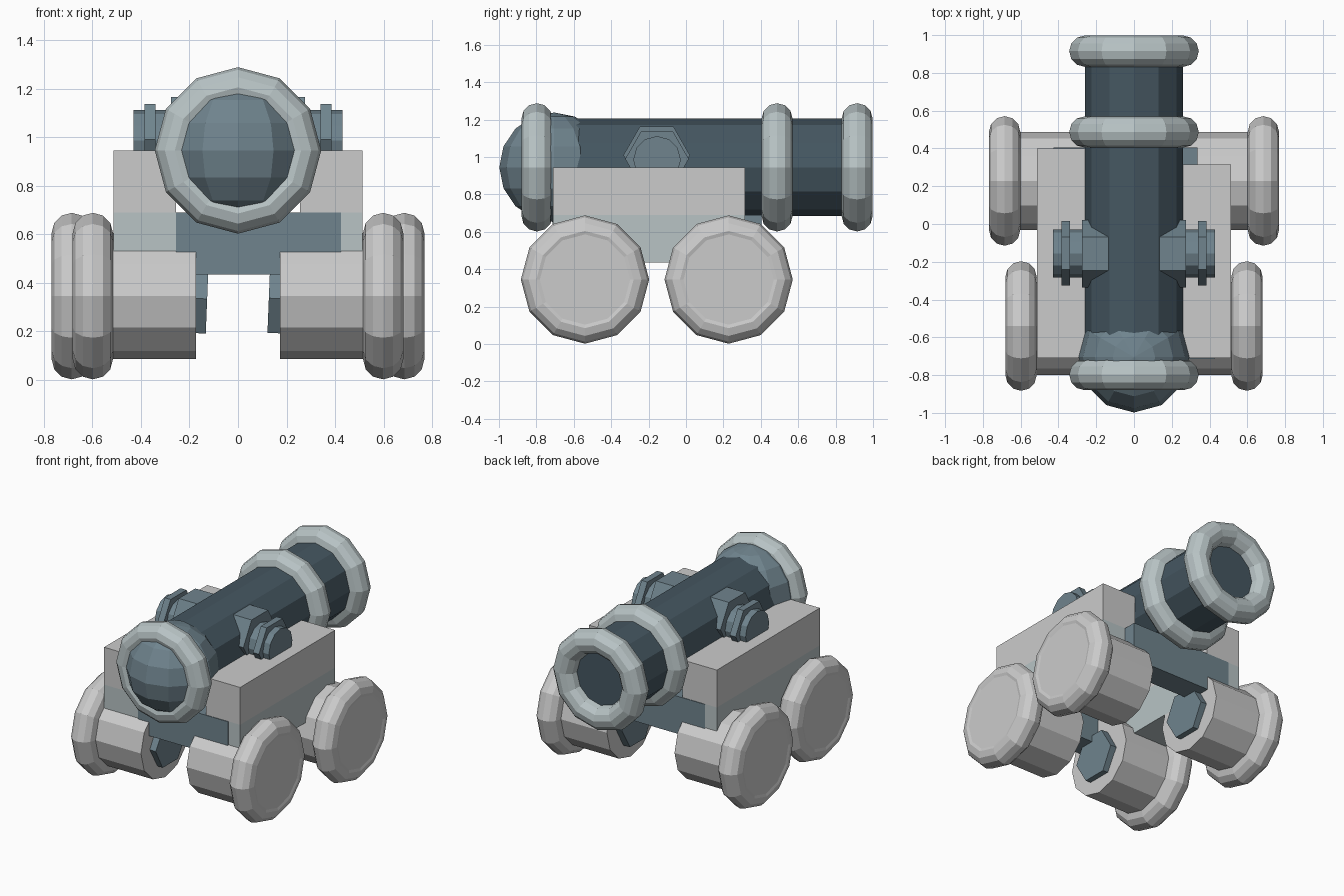
import bpy, math
from mathutils import Vector

if "Cube" in bpy.data.objects:
    bpy.data.objects.remove(bpy.data.objects["Cube"])


def paint(name, rgb):
    m = bpy.data.materials.new(name)
    m.diffuse_color = (*rgb, 1)
    m.use_nodes = True
    m.node_tree.nodes["Principled BSDF"].inputs["Base Color"].default_value = m.diffuse_color
    return m


DARK = paint("dark_iron", (0.06, 0.095, 0.12))
BLUE = paint("blue_steel", (0.16, 0.23, 0.27))
PALE = paint("pale_steel", (0.48, 0.55, 0.56))
ALONG = {"x": (0, math.pi / 2, 0), "y": (math.pi / 2, 0, 0)}


def finish(name, mat):
    o = bpy.context.object
    o.name = name
    if mat:
        o.data.materials.append(mat)
    return o


def box(name, lo, hi, mat=None):
    lo, hi = Vector(lo), Vector(hi)
    bpy.ops.mesh.primitive_cube_add(size=1, location=(lo + hi) / 2)
    o = finish(name, mat)
    o.scale = hi - lo
    return o


def rod(name, axis, start, end, center, r, sides=12, mat=None):
    """Cylinder along x or y; center holds the other two coordinates."""
    mid = (start + end) / 2
    loc = (mid, *center) if axis == "x" else (center[0], mid, center[1])
    bpy.ops.mesh.primitive_cylinder_add(vertices=sides, radius=r, depth=abs(end - start),
                                        location=loc, rotation=ALONG[axis])
    return finish(name, mat)


def ring(name, axis, loc, mat=None):
    bpy.ops.mesh.primitive_torus_add(major_segments=12, minor_segments=12, major_radius=0.26,
                                     minor_radius=0.083, location=loc, rotation=ALONG[axis])
    return finish(name, mat)


# Barrel with rounded breech and three bands
BZ = 0.945
rod("barrel", "y", -0.75, 0.92, (0, BZ), 0.26, mat=DARK)
bpy.ops.mesh.primitive_uv_sphere_add(segments=12, ring_count=8, radius=0.293, location=(0, -0.705, BZ))
finish("breech_dome", BLUE)
for name, y in (("breech_band", -0.797), ("middle_band", 0.487), ("muzzle_band", 0.915)):
    ring(name, "y", (0, y, BZ), PALE)

# Carriage cheeks: grey upper beams over pale lower plates
for side, x0, x1, back in (("left", -0.513, -0.255, 0.40), ("right", 0.255, 0.513, 0.315)):
    box(side + "_upper_cheek", (x0, -0.71, 0.69), (x1, back, BZ))
    box(side + "_lower_cheek", (x0, -0.71, 0.435), (x1, back, 0.69), PALE)

# Cross panels joining the cheeks
box("front_panel", (-0.255, -0.714, 0.434), (0.425, -0.55, 0.689), BLUE)
box("back_panel", (-0.425, 0.24, 0.434), (0.337, 0.404, 0.689), BLUE)

for s, side in ((-1, "left"), (1, "right")):
    # Trunnion: hexagonal boss, round pin, hexagonal flange
    rod(side + "_trunnion_boss", "x", 0, s * 0.275, (-0.157, 1.01), 0.178, 6, BLUE)
    rod(side + "_trunnion_pin", "x", s * 0.2, s * 0.43, (-0.155, 0.985), 0.127, 12, BLUE)
    rod(side + "_trunnion_flange", "x", s * 0.34, s * 0.385, (-0.155, 0.99), 0.17, 6, BLUE)

    # Wheels: thick hub, rim ring, and hexagonal nut on the inner end
    for end, y, x, inner in (("front", -0.54, 0.598, 0.172), ("back", 0.228, 0.685, 0.255)):
        label = f"{side}_{end}"
        rod(label + "_wheel_hub", "x", s * inner, s * (x + 0.078), (y, 0.345), 0.26)
        ring(label + "_wheel_rim", "x", (s * x, y, 0.345))
        nut = rod(label + "_axle_nut", "x", s * (inner - 0.045), s * (inner + 0.03),
                  (y, 0.335), 0.165, 6, BLUE)
        nut.rotation_euler.y += 0.04
